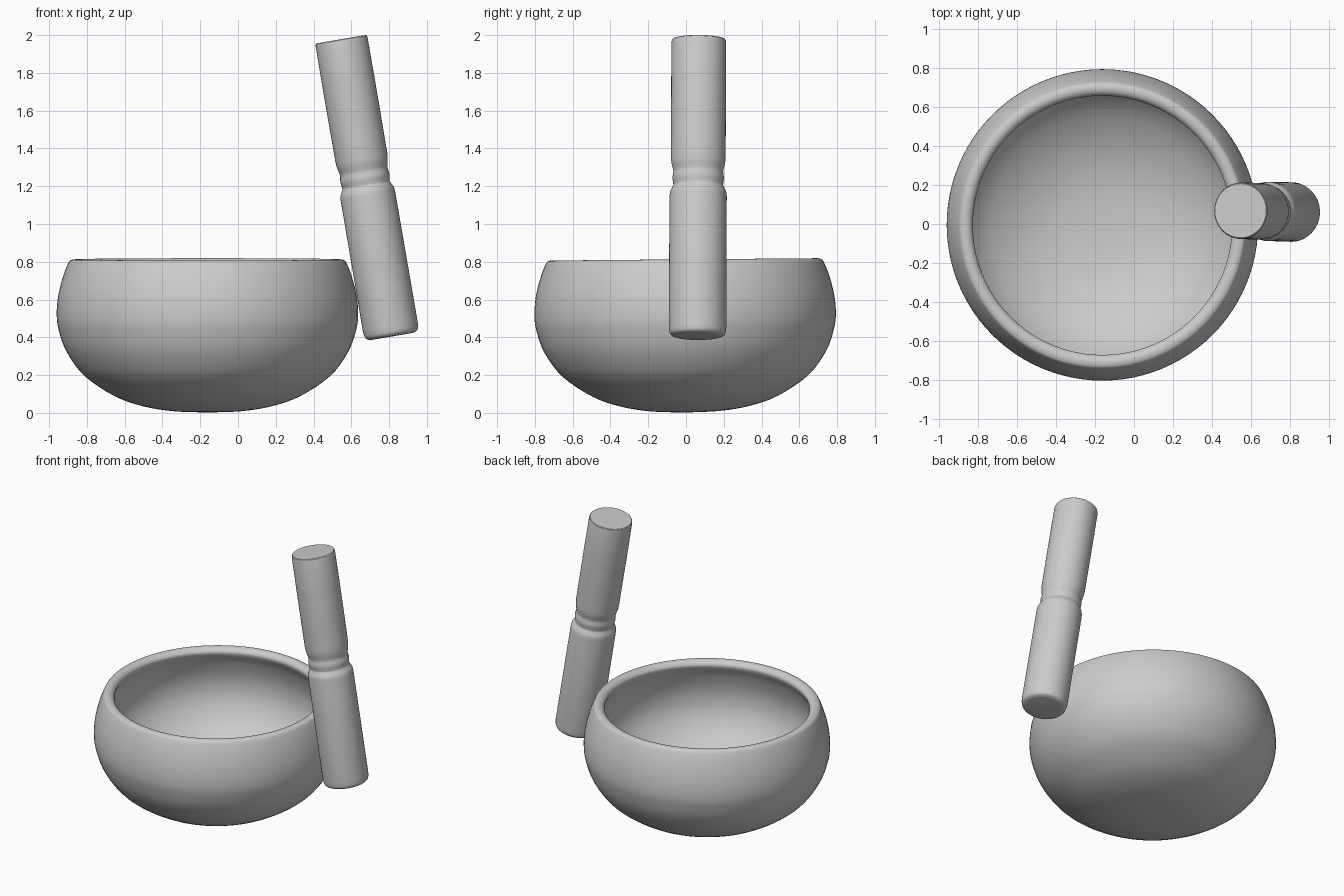
import bpy, bmesh, math
from mathutils import Vector, Matrix

if "Cube" in bpy.data.objects:
    bpy.data.objects.remove(bpy.data.objects["Cube"])


def smooth_profile(pts, steps=4):
    """Catmull-Rom curve through (radius, height) points."""
    p = [Vector(q) for q in pts]
    p = [p[0] * 2 - p[1]] + p + [p[-1] * 2 - p[-2]]
    out = []
    for i in range(1, len(p) - 2):
        a, b, c, d = p[i - 1:i + 3]
        for k in range(steps):
            t = k / steps
            out.append(0.5 * (2 * b + (c - a) * t + (2 * a - 5 * b + 4 * c - d) * t * t
                              + (3 * b - a - 3 * c + d) * t ** 3))
    return out + [Vector(pts[-1])]


def lathe(name, profile, segs, matrix, angle):
    """Revolve a profile that starts and ends on the axis."""
    bm = bmesh.new()
    verts = [bm.verts.new((max(r, 0), 0, z)) for r, z in profile]
    edges = [bm.edges.new(e) for e in zip(verts, verts[1:])]
    bmesh.ops.spin(bm, geom=verts + edges, cent=(0, 0, 0), axis=(0, 0, 1),
                   angle=2 * math.pi, steps=segs)
    bmesh.ops.remove_doubles(bm, verts=bm.verts, dist=1e-4)
    bmesh.ops.recalc_face_normals(bm, faces=bm.faces)
    me = bpy.data.meshes.new(name)
    bm.to_mesh(me)
    bm.free()
    ob = bpy.data.objects.new(name, me)
    bpy.context.collection.objects.link(ob)
    ob.matrix_world = matrix
    bpy.ops.object.select_all(action='DESELECT')
    ob.select_set(True)
    bpy.context.view_layer.objects.active = ob
    bpy.ops.object.shade_smooth_by_angle(angle=math.radians(angle))
    return ob


# Bowl: rounded outside, rolled rim, undercut hollow inside
bowl = [(0, 0.002), (0.18, 0.009), (0.34, 0.035), (0.49, 0.088), (0.65, 0.195),
        (0.745, 0.322), (0.787, 0.437), (0.798, 0.52), (0.79, 0.62), (0.765, 0.72),
        (0.738, 0.79), (0.722, 0.809), (0.695, 0.812), (0.672, 0.798), (0.666, 0.77),
        (0.702, 0.7), (0.734, 0.6), (0.742, 0.51), (0.727, 0.42), (0.68, 0.325),
        (0.59, 0.225), (0.45, 0.137), (0.3, 0.082), (0.15, 0.058), (0, 0.052)]
lathe("bowl", smooth_profile(bowl), 96,
      Matrix.Translation((-0.162, 0, 0)) @ Matrix.Rotation(math.radians(0.5), 4, 'X'), 40)

# Mallet: leaning cylinder with a double-grooved waist
bottom, top = Vector((0.815, 0.061, 0.405)), Vector((0.546, 0.068, 1.978))
axis = top - bottom
L = axis.length
grooves = [(0.150, 0.755), (0.146, 0.78), (0.132, 0.808), (0.131, 0.82), (0.135, 0.85),
           (0.131, 0.88), (0.132, 0.895), (0.140, 0.93), (0.143, 0.96)]
mallet = ([(0, 0), (0.115, 0.0)]
          + smooth_profile([(0.122, 0.001), (0.138, 0.008), (0.147, 0.022), (0.151, 0.05)])
          + smooth_profile(grooves)
          + [(0.144, L - 0.25), (0.143, L - 0.015), (0.141, L - 0.004), (0.137, L),
             (0.136, L), (0, L)])
tilt = Vector((0, 0, 1)).rotation_difference(axis).to_matrix().to_4x4()
lathe("mallet", mallet, 64,
      Matrix.Translation(bottom) @ tilt @ Matrix.Diagonal((0.975, 1.01, 1, 1)), 30)
